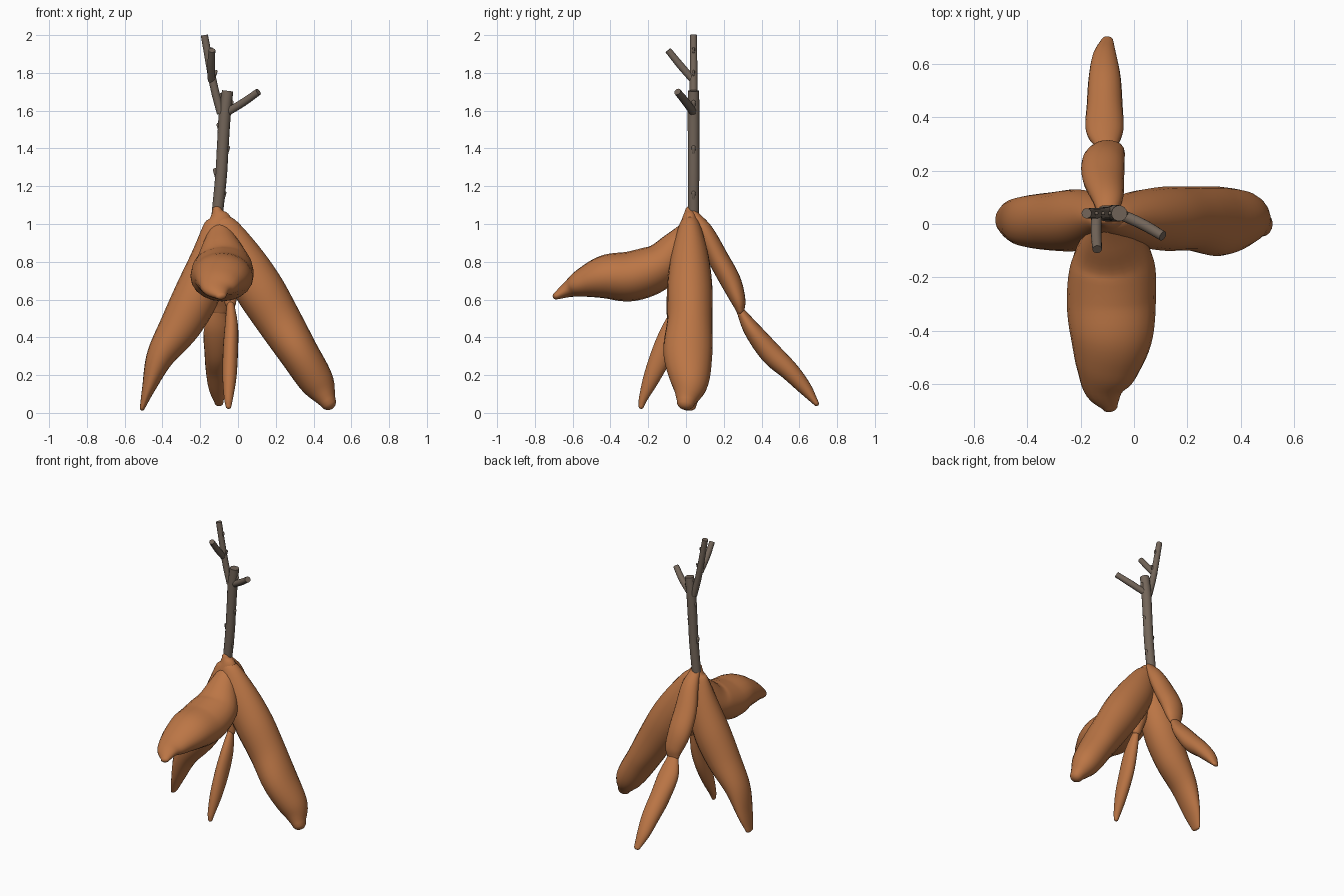
import bpy, bmesh, math
from mathutils import Vector

cube = bpy.data.objects.get("Cube")
if cube:
    bpy.data.objects.remove(cube, do_unlink=True)


def make_material(name, colour):
    mat = bpy.data.materials.new(name)
    mat.use_nodes = True
    mat.diffuse_color = colour
    mat.node_tree.nodes["Principled BSDF"].inputs["Base Color"].default_value = colour
    return mat


skin = make_material("orange brown skin", (0.50, 0.18, 0.06, 1))
bark = make_material("grey brown bark", (0.17, 0.13, 0.10, 1))
X_AXIS, Y_AXIS = Vector((1, 0, 0)), Vector((0, 1, 0))


def spline(stations, steps):
    """Sample a smooth curve through stations of position and half widths."""
    pts = [Vector(s) for s in stations]
    pts = [pts[0] * 2 - pts[1]] + pts + [pts[-1] * 2 - pts[-2]]
    out = []
    for a, b, c, d in zip(pts, pts[1:], pts[2:], pts[3:]):
        for i in range(steps):
            t = i / steps
            out.append(b + (c - a) * (t / 2) + (a * 2 - b * 5 + c * 4 - d) * (t * t / 2)
                       + (b * 3 - a - c * 3 + d) * (t ** 3 / 2))
    return out + [pts[-2]]


def tube(name, stations, side, mat, sides=20, steps=6, rounded=True):
    """Sweep an ellipse; each station is x, y, z, half width, half depth."""
    samples = spline(stations, steps)
    centres = [Vector(s[:3]) for s in samples]
    last = len(samples) - 1
    rings = []
    for i, s in enumerate(samples):
        along = (centres[min(i + 1, last)] - centres[max(i - 1, 0)]).normalized()
        depth = along.cross(side).normalized()
        width = depth.cross(along)
        ring = (centres[i], width * s[3], depth * s[4])
        caps = []
        if rounded and i in (0, last):
            sign = 1 if i else -1
            for angle in (math.radians(a) for a in (30, 55, 75)):
                shift = along * (sign * min(s[3], s[4]) * math.sin(angle))
                caps.append((ring[0] + shift, ring[1] * math.cos(angle), ring[2] * math.cos(angle)))
        rings += [ring] + caps if i else caps[::-1] + [ring]
    bm = bmesh.new()
    loops = []
    for centre, width, depth in rings:
        angles = [math.tau * k / sides for k in range(sides)]
        loops.append([bm.verts.new(centre + width * math.cos(a) + depth * math.sin(a)) for a in angles])
    for low, high in zip(loops, loops[1:]):
        for k in range(sides):
            n = (k + 1) % sides
            bm.faces.new((low[k], low[n], high[n], high[k]))
    bm.faces.new(loops[0][::-1])
    bm.faces.new(loops[-1])
    bmesh.ops.recalc_face_normals(bm, faces=bm.faces)
    mesh = bpy.data.meshes.new(name)
    bm.to_mesh(mesh)
    bm.free()
    mesh.materials.append(mat)
    obj = bpy.data.objects.new(name, mesh)
    bpy.context.collection.objects.link(obj)
    bpy.ops.object.select_all(action='DESELECT')
    obj.select_set(True)
    bpy.context.view_layer.objects.active = obj
    bpy.ops.object.shade_smooth_by_angle(angle=math.radians(50))
    return obj


# Large storage roots spreading to both sides
tube("left_root", [
    (-.11, .02, 1.04, .03, .03), (-.08, .02, .98, .06, .08), (0, .02, .83, .10, .12),
    (.11, .02, .66, .12, .13), (.215, .02, .49, .12, .12), (.32, .01, .32, .13, .105),
    (.42, .02, .16, .10, .09), (.475, 0, .06, .05, .045)], Y_AXIS, skin)
tube("right_root", [
    (-.11, .02, 1.07, .025, .025), (-.10, .02, 1.0, .05, .075), (-.145, .02, .83, .09, .10),
    (-.21, .015, .645, .115, .12), (-.30, .01, .47, .11, .11), (-.41, .01, .30, .095, .075),
    (-.472, .015, .133, .07, .036), (-.507, .015, .025, .035, .013)], Y_AXIS, skin)

# Broad root reaching forward
tube("front_root", [
    (-.10, .02, 1.0, .04, .03), (-.09, -.05, .89, .10, .08), (-.08, -.14, .78, .155, .12),
    (-.085, -.28, .725, .167, .132), (-.085, -.42, .72, .155, .118),
    (-.10, -.54, .69, .12, .08), (-.11, -.62, .655, .08, .045),
    (-.09, -.685, .62, .03, .02)], X_AXIS, skin)

# Thin jointed roots at the back and underneath
tube("back_root_upper", [
    (-.10, .04, 1.05, .035, .025), (-.10, .10, .96, .06, .045), (-.115, .17, .82, .078, .055),
    (-.115, .235, .70, .08, .055), (-.10, .275, .60, .065, .04),
    (-.10, .288, .54, .045, .022)], X_AXIS, skin)
tube("back_root_lower", [
    (-.10, .285, .545, .035, .02), (-.11, .35, .44, .07, .045), (-.11, .45, .315, .067, .058),
    (-.11, .55, .22, .06, .05), (-.11, .63, .13, .045, .036),
    (-.10, .69, .05, .022, .014)], X_AXIS, skin)
tube("under_root_upper", [
    (-.09, .03, 1.03, .03, .03), (-.07, .02, .85, .05, .05), (-.05, 0, .70, .05, .05),
    (-.04, -.02, .58, .03, .025)], X_AXIS, skin)
tube("under_root_lower", [
    (-.04, -.02, .59, .018, .02), (-.035, -.07, .46, .035, .05), (-.04, -.12, .33, .04, .058),
    (-.045, -.18, .19, .037, .045), (-.05, -.225, .08, .024, .024),
    (-.05, -.237, .035, .015, .014)], X_AXIS, skin)

# Woody stem and cut branches, flat at the ends
branches = {
    "stem": [(-.11, .04, 1.05, .03), (-.09, .04, 1.25, .031), (-.08, .04, 1.42, .031),
             (-.07, .04, 1.58, .032), (-.055, .04, 1.705, .03)],
    "left_branch": [(-.06, .04, 1.59, .021), (.03, 0, 1.645, .021), (.108, -.045, 1.70, .019)],
    "tall_branch": [(-.09, .04, 1.585, .022), (-.13, .04, 1.74, .021), (-.178, .04, 2, .019)],
    "front_twig": [(-.14, .04, 1.76, .02), (-.142, -.03, 1.84, .02), (-.138, -.095, 1.92, .018)],
}
for name, path in branches.items():
    tube(name, [p + (p[-1],) for p in path], X_AXIS if name != "left_branch" else Y_AXIS,
         bark, sides=14, rounded=False)

# Leaf scar buds alternating up the stem and the tall branch
for i in range(5):
    z, flip = 1.15 + .12 * i, (-1) ** i
    x = -.11 + .08 * (z - 1.05)
    tube("stem_bud", [(x + flip * .022, .04, z - .02, .009, .009),
                      (x + flip * .03, .04, z + .015, .011, .011)], Y_AXIS, bark, 10, 3)
for i in range(5):
    z, flip = 1.68 + .06 * i, (-1) ** i
    x = -.09 - .21 * (z - 1.585)
    tube("branch_bud", [(x + flip * .016, .04, z - .01, .006, .006),
                        (x + flip * .02, .04, z + .008, .007, .007)], Y_AXIS, bark, 10, 3)
